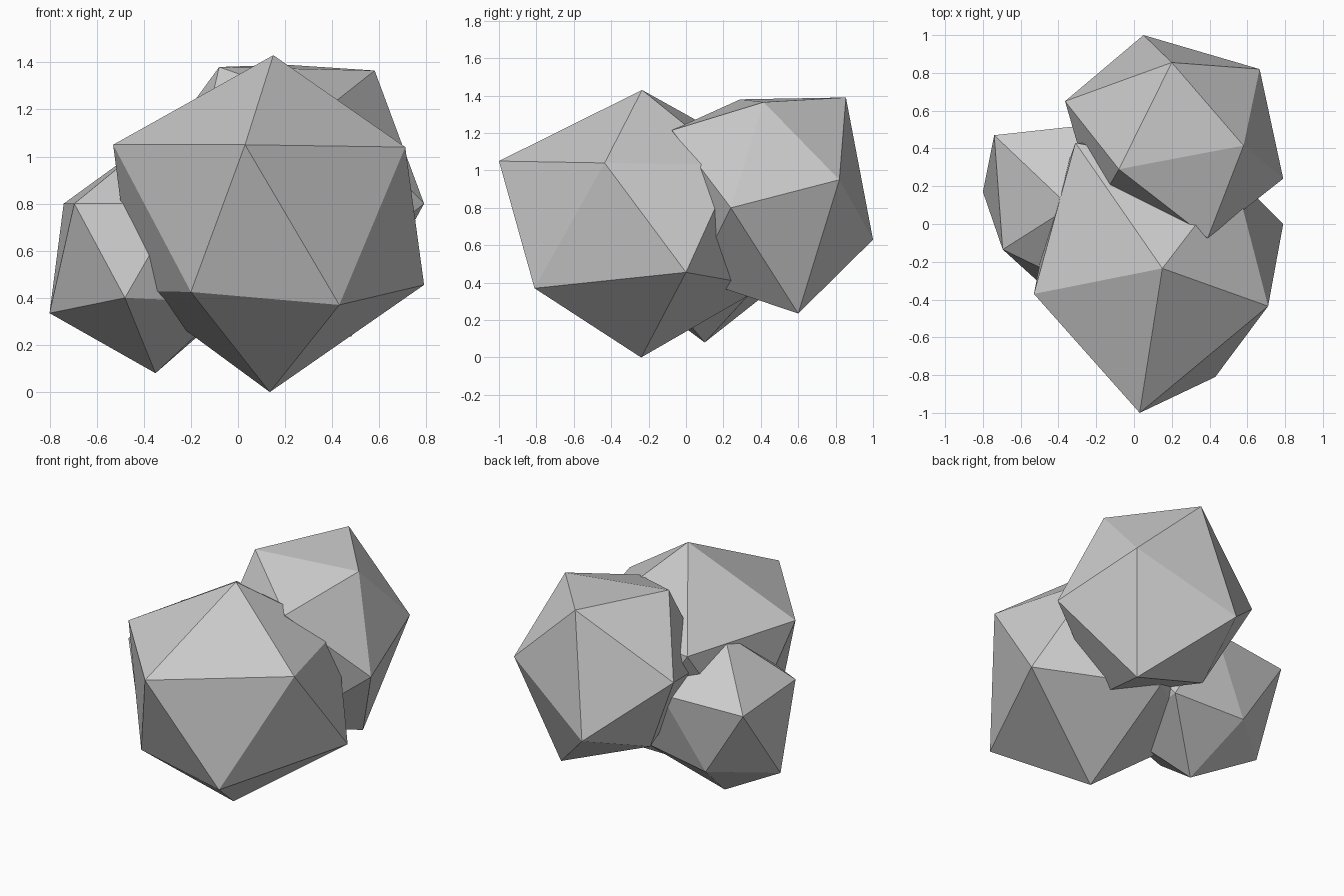
import bpy, bmesh


def boulder(name, top, upper, lower, bottom):
    """Irregular 12-point, 20-sided rock: two tips and two rings of five, flat shaded."""
    bm = bmesh.new()
    for p in [top, *upper, *lower, bottom]:
        bm.verts.new(p)
    bmesh.ops.convex_hull(bm, input=bm.verts[:])
    bmesh.ops.delete(bm, geom=[v for v in bm.verts if not v.link_faces], context='VERTS')
    bmesh.ops.recalc_face_normals(bm, faces=bm.faces[:])
    mesh = bpy.data.meshes.new(name)
    bm.to_mesh(mesh)
    bm.free()
    bpy.context.collection.objects.link(bpy.data.objects.new(name, mesh))


# Large rock at the front
boulder("large_front_rock",
        top=(0.15, -0.235, 1.43),
        upper=[(-0.53, -0.37, 1.05), (0.03, -1.0, 1.05), (0.71, -0.435, 1.04),
               (0.53, 0.26, 1.03), (-0.31, 0.43, 1.06)],
        lower=[(-0.2, -0.71, 0.425), (0.43, -0.81, 0.37), (0.79, 0.0, 0.455),
               (0.15, 0.42, 0.38), (-0.45, 0.04, 0.43)],
        bottom=(0.135, -0.24, 0.0))

# Small rock low on the left
boulder("small_left_rock",
        top=(-0.34, 0.09, 1.09),
        upper=[(-0.74, 0.47, 0.80), (-0.695, -0.135, 0.80), (-0.25, -0.35, 0.80),
               (0.1, 0.1, 0.80), (-0.19, 0.53, 0.82)],
        lower=[(-0.80, 0.17, 0.335), (-0.48, -0.33, 0.40), (-0.03, -0.15, 0.38),
               (0.01, 0.39, 0.395), (-0.46, 0.455, 0.36)],
        bottom=(-0.35, 0.10, 0.08))

# Raised, tilted rock at the back right
boulder("raised_back_rock",
        top=(0.58, 0.415, 1.365),
        upper=[(-0.08, 0.29, 1.38), (0.39, -0.075, 1.215), (0.79, 0.24, 0.80),
               (0.665, 0.82, 0.95), (0.20, 0.855, 1.39)],
        lower=[(-0.365, 0.65, 0.99), (-0.20, 0.08, 0.86), (0.31, 0.05, 0.42),
               (0.48, 0.60, 0.235), (0.05, 1.0, 0.63)],
        bottom=(-0.10, 0.51, 0.45))
